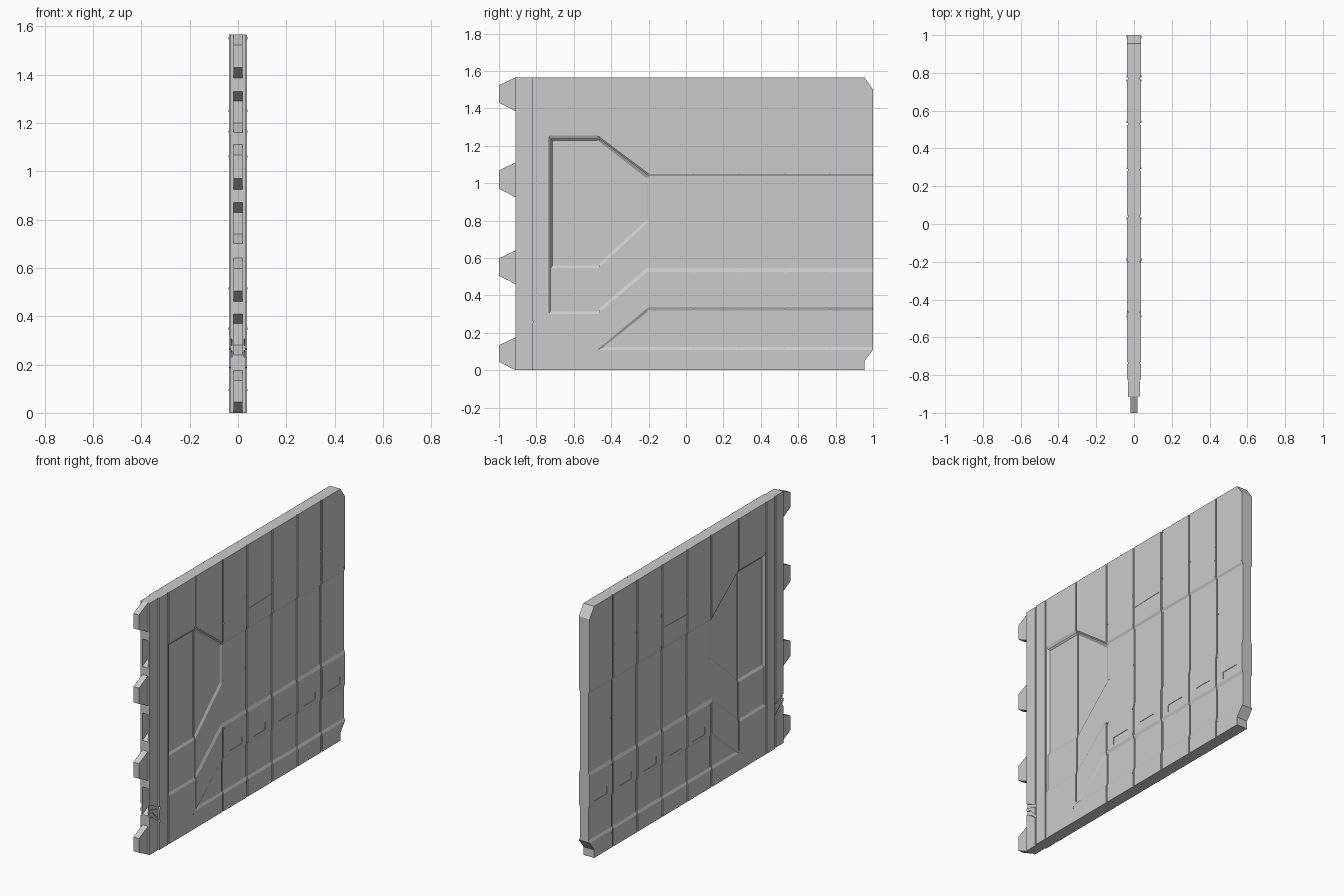
import bpy, bmesh

if "Cube" in bpy.data.objects:
    bpy.data.objects.remove(bpy.data.objects["Cube"])

H, M, D = 0.037, 0.030, 0.022      # half-thickness at raised, recessed and deep levels
TOP, EDGE = 1.565, -0.912


def loft(bm, rings):
    """Closed solid through rings of matching points."""
    vs = [[bm.verts.new(p) for p in r] for r in rings]
    n = len(rings[0])
    bm.faces.new(vs[0])
    bm.faces.new(vs[-1])
    for a, b in zip(vs, vs[1:]):
        for i in range(n):
            j = (i + 1) % n
            bm.faces.new((a[i], a[j], b[j], b[i]))


def slab(bm, yz, x0, x1):
    loft(bm, [[(x, y, z) for y, z in yz] for x in (x0, x1)])


def recess(bm, rim, floor, level, depth):
    """Sloped-wall pocket on both faces."""
    for s in (1, -1):
        loft(bm, [[(s * x, y, z) for y, z in pts]
                  for pts, x in ((floor, depth), (rim, level), (rim, 0.06))])


def groove(bm, y, path, w=0.010, g=0.005):
    """Vertical panel seam following the (level, z) path on both faces."""
    prof = [(x - g, z) for x, z in path] + [(0.06, path[-1][1]), (0.06, path[0][1])]
    for s in (1, -1):
        loft(bm, [[(s * x, yy, z) for x, z in prof] for yy in (y - w / 2, y + w / 2)])


def finish(name, bm):
    bmesh.ops.recalc_face_normals(bm, faces=bm.faces)
    me = bpy.data.meshes.new(name)
    bm.to_mesh(me)
    bm.free()
    ob = bpy.data.objects.new(name, me)
    bpy.context.collection.objects.link(ob)
    return ob


def cut(target, name, bm):
    c = finish(name, bm)
    c.hide_render = True
    m = target.modifiers.new(name, 'BOOLEAN')
    m.operation, m.solver, m.object = 'DIFFERENCE', 'EXACT', c
    bpy.context.view_layer.objects.active = target
    bpy.ops.object.modifier_apply(modifier=m.name)
    bpy.data.objects.remove(c)


# main door slab with clipped trailing corners
bm = bmesh.new()
slab(bm, [(EDGE, 0), (.955, 0), (.955, .05), (1, .11), (1, 1.5), (.955, TOP), (EDGE, TOP)], -H, H)
door = finish("door_panel", bm)

# stepped recesses: middle band with side bay, lower band, leading post
bm = bmesh.new()
recess(bm,
       [(-.735, 1.255), (-.475, 1.255), (-.2, 1.05), (1.1, 1.05),
        (1.1, .525), (-.205, .525), (-.475, .30), (-.735, .30)],
       [(-.725, 1.24), (-.468, 1.24), (-.197, 1.037), (1.1, 1.037),
        (1.1, .545), (-.212, .545), (-.482, .315), (-.725, .315)], H, M)
recess(bm,
       [(-.475, .108), (1.1, .108), (1.1, .338), (-.2, .338)],
       [(-.443, .124), (1.1, .124), (1.1, .32), (-.195, .32)], H, M)
recess(bm,
       [(-1.1, -.1), (-.834, -.1), (-.834, 1.7), (-1.1, 1.7)],
       [(-1.1, -.1), (-.837, -.1), (-.837, 1.7), (-1.1, 1.7)], H, .031)
cut(door, "recess_cutter", bm)

# deep bay
bm = bmesh.new()
recess(bm,
       [(-.723, 1.238), (-.469, 1.238), (-.199, 1.034), (-.199, .795), (-.468, .545), (-.723, .545)],
       [(-.714, 1.228), (-.472, 1.228), (-.213, 1.028), (-.213, .802), (-.474, .56), (-.714, .56)], M, D)
cut(door, "bay_cutter", bm)

# vertical seams
bm = bmesh.new()
lower = [(H, .523), (H, .336), (M, .322), (M, .122), (H, .11), (H, -.1)]
for y in (.04, .285, .53, .77):
    groove(bm, y, [(H, 1.7), (H, 1.052), (M, 1.039), (M, .543)] + lower)
groove(bm, -.2, [(H, 1.7), (H, 1.052)])
groove(bm, -.2, lower)
groove(bm, -.83, [(H, 1.7), (H, -.1)], .013, .009)
groove(bm, -.736, [(H, 1.7), (H, -.1)], .009)
groove(bm, -.468, [(H, 1.7), (H, 1.25), (D, 1.23), (D, .56), (M, .543),
                   (M, .317), (H, .302), (H, .125)], .009)
cut(door, "seam_cutter", bm)

# shallow notches in the raised rail, plus a surface scratch
bm = bmesh.new()
for a, b in ((-.135, -.015), (.095, .215), (.345, .47), (.59, .71), (.83, .95)):
    r = [(a, .352), (b, .352), (b, .398), (a, .398)]
    recess(bm, r, r, H, H - .003)
r = [(.055, 1.166), (.27, 1.172), (.27, 1.175), (.055, 1.170)]
recess(bm, r, r, H, H - .002)
# damage cracks on the leading post
for r in ([(-.93, .315), (-.93, .285), (-.82, .25), (-.815, .262)],
          [(-.93, .235), (-.885, .225), (-.82, .172), (-.82, .186), (-.88, .25), (-.93, .262)]):
    recess(bm, r, r, H, .025)
cut(door, "detail_cutter", bm)

# sockets in the leading edge between the teeth
bm = bmesh.new()
for z in (1.245, .785, .325):
    slab(bm, [(-.95, z - .085), (-.95, z + .085), (EDGE, z + .085), (-.83, z + .045),
              (-.83, z - .045), (EDGE, z - .085)], -.019, .019)
cut(door, "socket_cutter", bm)

# interlocking teeth
for i, (lo, hi) in enumerate(((0, .175), (.46, .64), (.925, 1.11), (1.385, TOP))):
    bm = bmesh.new()
    slab(bm, [(-.89, lo), (EDGE, lo), (-1, lo + .045), (-1, hi - .042),
              (EDGE, hi), (-.89, hi)], -.019, .019)
    finish(f"tooth_{i + 1}", bm)

# small rivets beside the seams
bm = bmesh.new()
spots = [(-.19, 1.165), (.03, 1.06), (.03, 1.25), (.295, 1.06), (.295, 1.25), (.295, 1.55),
         (.54, 1.25), (.76, 1.25), (.76, 1.165), (.76, 1.06), (.99, 1.06), (-.185, .805),
         (.03, .805), (.78, .805), (.03, .515), (.78, .515), (-.185, .515), (.03, .348),
         (-.49, .095), (.03, .095), (.54, .095), (.78, .095)]
for y, z in spots:
    x = M if .54 < z < 1.04 else H
    for s in (1, -1):
        r = .005
        hexa = [(y + r * a, z + r * b) for a, b in
                ((1, 0), (.5, .87), (-.5, .87), (-1, 0), (-.5, -.87), (.5, -.87))]
        slab(bm, hexa, s * (x - .002), s * (x + .002))
finish("rivets", bm)
